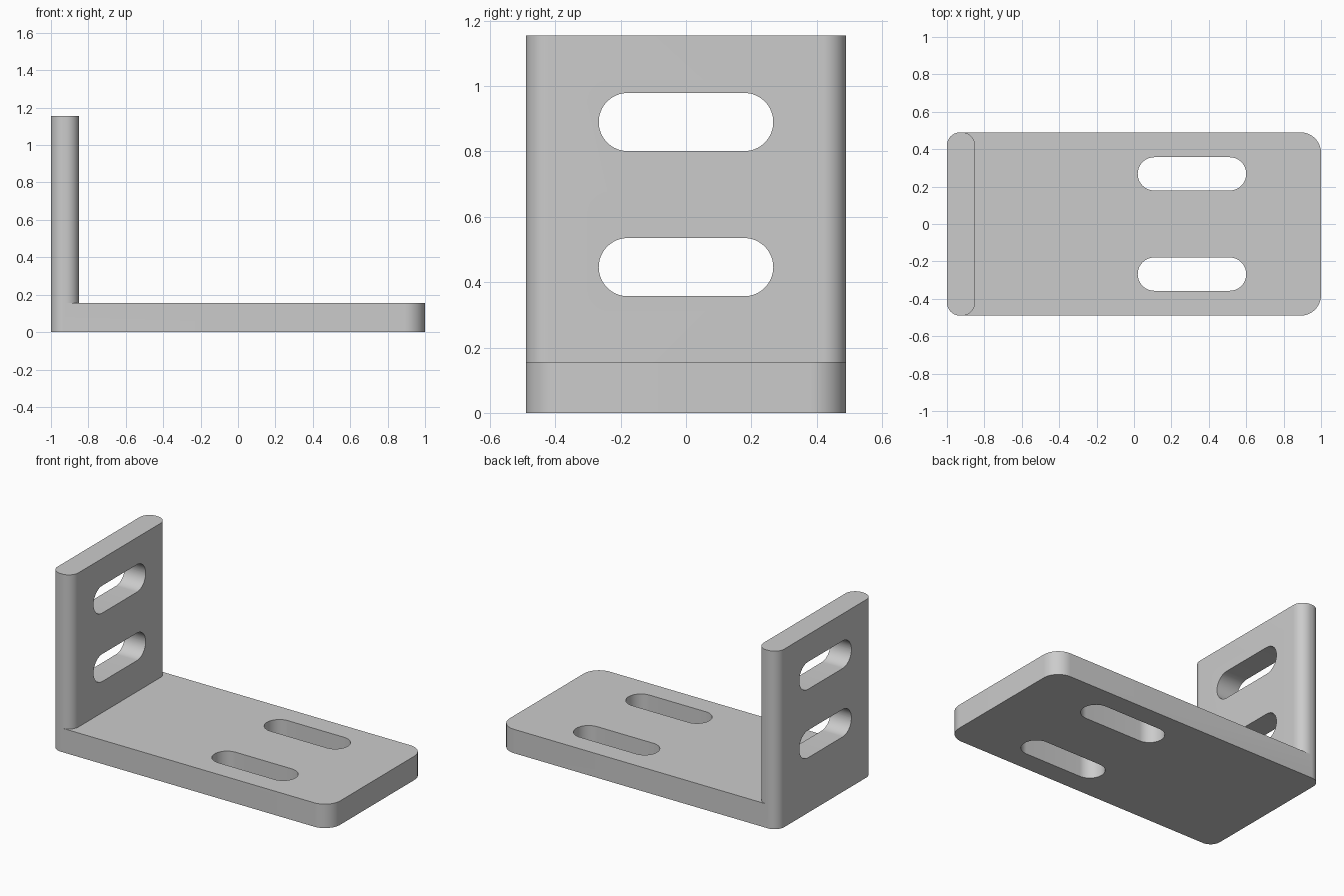
import bpy, bmesh, math
from mathutils import Matrix, Vector

cube = bpy.data.objects.get("Cube")
if cube:
    bpy.data.objects.remove(cube, do_unlink=True)

THICK = 0.155
HEIGHT = 1.155
HALF_W = 0.49
EDGE_R = 0.07
CORNER_R = 0.11
SLOT_R = 0.089

steel = bpy.data.materials.new("grey_metal")
steel.use_nodes = True
GREY = (0.6, 0.6, 0.6, 1)
steel.diffuse_color = GREY
steel.node_tree.nodes["Principled BSDF"].inputs["Base Color"].default_value = GREY


def rounded_outline(x0, x1, y0, y1, r_left, r_right, steps=16):
    """Counter-clockwise rectangle with its own radius at each end."""
    corners = [(x1, y1, r_right, 0), (x0, y1, r_left, 1),
               (x0, y0, r_left, 2), (x1, y0, r_right, 3)]
    points = []
    for x, y, r, quarter in corners:
        cx = x - r if x == x1 else x + r
        cy = y - r if y == y1 else y + r
        for i in range(steps + 1):
            a = (quarter + i / steps) * math.pi / 2
            points.append((cx + r * math.cos(a), cy + r * math.sin(a)))
    return points


def prism(name, outline, z0, z1, matrix=Matrix()):
    bm = bmesh.new()
    face = bm.faces.new([bm.verts.new((x, y, z0)) for x, y in outline])
    top = bmesh.ops.extrude_face_region(bm, geom=[face])["geom"]
    bmesh.ops.translate(bm, vec=Vector((0, 0, z1 - z0)),
                        verts=[v for v in top if isinstance(v, bmesh.types.BMVert)])
    bmesh.ops.remove_doubles(bm, verts=bm.verts, dist=0.0001)
    bmesh.ops.transform(bm, matrix=matrix, verts=bm.verts)
    bmesh.ops.recalc_face_normals(bm, faces=bm.faces)
    mesh = bpy.data.meshes.new(name)
    bm.to_mesh(mesh)
    bm.free()
    mesh.materials.append(steel)
    obj = bpy.data.objects.new(name, mesh)
    bpy.context.collection.objects.link(obj)
    return obj


def combine(target, other, operation):
    mod = target.modifiers.new(operation.lower(), "BOOLEAN")
    mod.operation = operation
    mod.solver = "EXACT"
    mod.object = other
    bpy.context.view_layer.objects.active = target
    bpy.ops.object.modifier_apply(modifier=mod.name)
    bpy.data.objects.remove(other, do_unlink=True)


def slot(length, width_r, depth, matrix):
    """Stadium-shaped cutter centred on its own origin."""
    h = length / 2
    outline = rounded_outline(-h, h, -width_r, width_r, width_r * 0.999, width_r * 0.999)
    cutter = prism("slot_cutter", outline, -depth, depth, matrix)
    cutter.hide_render = True
    return cutter


# Base plate and upright plate
bracket = prism("angle_bracket",
                rounded_outline(-1, 1, -HALF_W, HALF_W, EDGE_R, CORNER_R), 0, THICK)
upright = prism("upright_plate",
                rounded_outline(-1, -0.85, -HALF_W, HALF_W, EDGE_R, EDGE_R), THICK, HEIGHT)
combine(bracket, upright, "UNION")

# Lengthwise slots in the base
for y in (-0.268, 0.268):
    combine(bracket, slot(0.58, SLOT_R, 0.3, Matrix.Translation((0.31, y, 0))), "DIFFERENCE")

# Crosswise slots in the upright
turn = Matrix.Rotation(math.pi / 2, 4, "Z") @ Matrix.Rotation(math.pi / 2, 4, "X")
for z in (0.446, 0.89):
    place = Matrix.Translation((-0.925, 0, z)) @ turn
    combine(bracket, slot(0.534, SLOT_R, 0.15, place), "DIFFERENCE")

# Smooth rounds, crisp edges
bpy.ops.object.select_all(action="DESELECT")
bracket.select_set(True)
bpy.context.view_layer.objects.active = bracket
bpy.ops.object.shade_smooth_by_angle(angle=math.radians(30))
